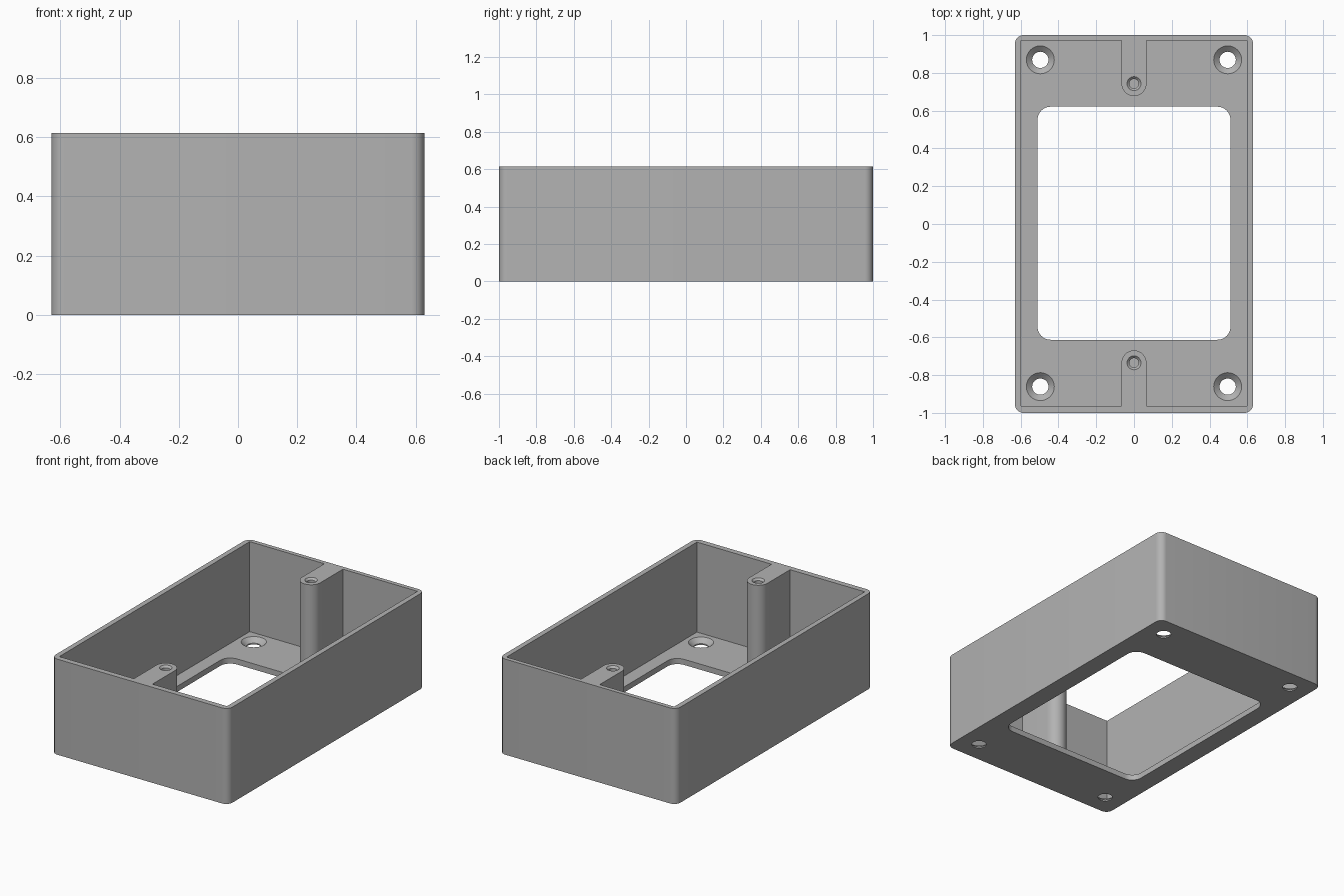
import bpy, bmesh
from math import cos, sin, pi

if "Cube" in bpy.data.objects:
    bpy.data.objects.remove(bpy.data.objects["Cube"])

HALF_X, HALF_Y, HEIGHT = 0.63, 1.0, 0.615
FLOOR = 0.036
INNER_X, INNER_Y = 0.597, 0.968
SHIFT = 0.004            # small offset of the inside along y
POST_Y, POST_R = 0.739, 0.066

grey = bpy.data.materials.new("grey plastic")
grey.use_nodes = True
COLOUR = (0.45, 0.45, 0.45, 1)
grey.diffuse_color = COLOUR
grey.node_tree.nodes["Principled BSDF"].inputs["Base Color"].default_value = COLOUR


def arc(cx, cy, r, start, end, steps):
    """Points along an arc, angles in radians."""
    angles = [start + (end - start) * i / steps for i in range(steps + 1)]
    return [(cx + r * cos(a), cy + r * sin(a)) for a in angles]


def rounded_rect(hx, hy, r, shift=0, steps=8):
    pts = []
    for i, (sx, sy) in enumerate([(1, 1), (-1, 1), (-1, -1), (1, -1)]):
        pts += arc(sx * (hx - r), sy * (hy - r) + shift, r, i * pi / 2, (i + 1) * pi / 2, steps)
    return pts


def make_object(name, bm):
    bmesh.ops.recalc_face_normals(bm, faces=bm.faces)
    mesh = bpy.data.meshes.new(name)
    bm.to_mesh(mesh)
    bm.free()
    mesh.materials.append(grey)
    obj = bpy.data.objects.new(name, mesh)
    bpy.context.collection.objects.link(obj)
    return obj


def prism(name, outline, z0, z1):
    """Upright prism from a closed outline."""
    bm = bmesh.new()
    face = bm.faces.new([bm.verts.new((x, y, z0)) for x, y in outline])
    top = bmesh.ops.extrude_face_region(bm, geom=[face])["geom"]
    bmesh.ops.translate(bm, vec=(0, 0, z1 - z0),
                        verts=[v for v in top if isinstance(v, bmesh.types.BMVert)])
    return make_object(name, bm)


def turned(name, x, y, profile, sides=32):
    """Solid of revolution from (radius, z) pairs, bottom to top."""
    bm = bmesh.new()
    rings = [[bm.verts.new((x + r * cos(2 * pi * i / sides), y + r * sin(2 * pi * i / sides), z))
              for i in range(sides)] for r, z in profile]
    for low, high in zip(rings, rings[1:]):
        for i in range(sides):
            j = (i + 1) % sides
            bm.faces.new((low[i], low[j], high[j], high[i]))
    bm.faces.new(rings[0])
    bm.faces.new(rings[-1])
    return make_object(name, bm)


def cut(target, cutter):
    """Subtract the cutter for good, then discard it."""
    cutter.hide_render = True
    mod = target.modifiers.new("cut", "BOOLEAN")
    mod.operation, mod.solver, mod.object = "DIFFERENCE", "EXACT", cutter
    bpy.context.view_layer.objects.active = target
    bpy.ops.object.modifier_apply(modifier=mod.name)
    bpy.data.objects.remove(cutter)


# Outer block with rounded upright corners
box = prism("electrical_box", rounded_rect(HALF_X, HALF_Y, 0.045), 0, HEIGHT)

# Cavity, whose outline leaves a round-nosed screw post on each end wall
half = [(INNER_X, INNER_Y), (POST_R, INNER_Y)]
half += arc(0, POST_Y, POST_R, 0, -pi, 16)
half += [(-POST_R, INNER_Y), (-INNER_X, INNER_Y)]
outline = half + [(-x, -y) for x, y in half]
cut(box, prism("cavity_cutter", [(x, y + SHIFT) for x, y in outline], FLOOR, HEIGHT + 0.1))

# Window through the floor
cut(box, prism("window_cutter", rounded_rect(0.511, 0.617, 0.07, SHIFT), -0.1, FLOOR + 0.05))

# Countersunk mounting holes in the floor corners
for sx in (-1, 1):
    for sy in (-1, 1):
        cut(box, turned("mounting_hole_cutter", sx * 0.496, sy * 0.865 + SHIFT,
                        [(0.043, -0.1), (0.043, 0.008), (0.074, FLOOR), (0.074, FLOOR + 0.05)]))

# Blind screw holes in the post tops
for sy in (-1, 1):
    cut(box, turned("screw_hole_cutter", 0, sy * POST_Y + SHIFT,
                    [(0.025, 0.2), (0.025, HEIGHT - 0.012), (0.037, HEIGHT), (0.037, HEIGHT + 0.05)]))

bpy.ops.object.select_all(action="DESELECT")
box.select_set(True)
bpy.context.view_layer.objects.active = box
bpy.ops.object.shade_smooth_by_angle(angle=pi / 6)
